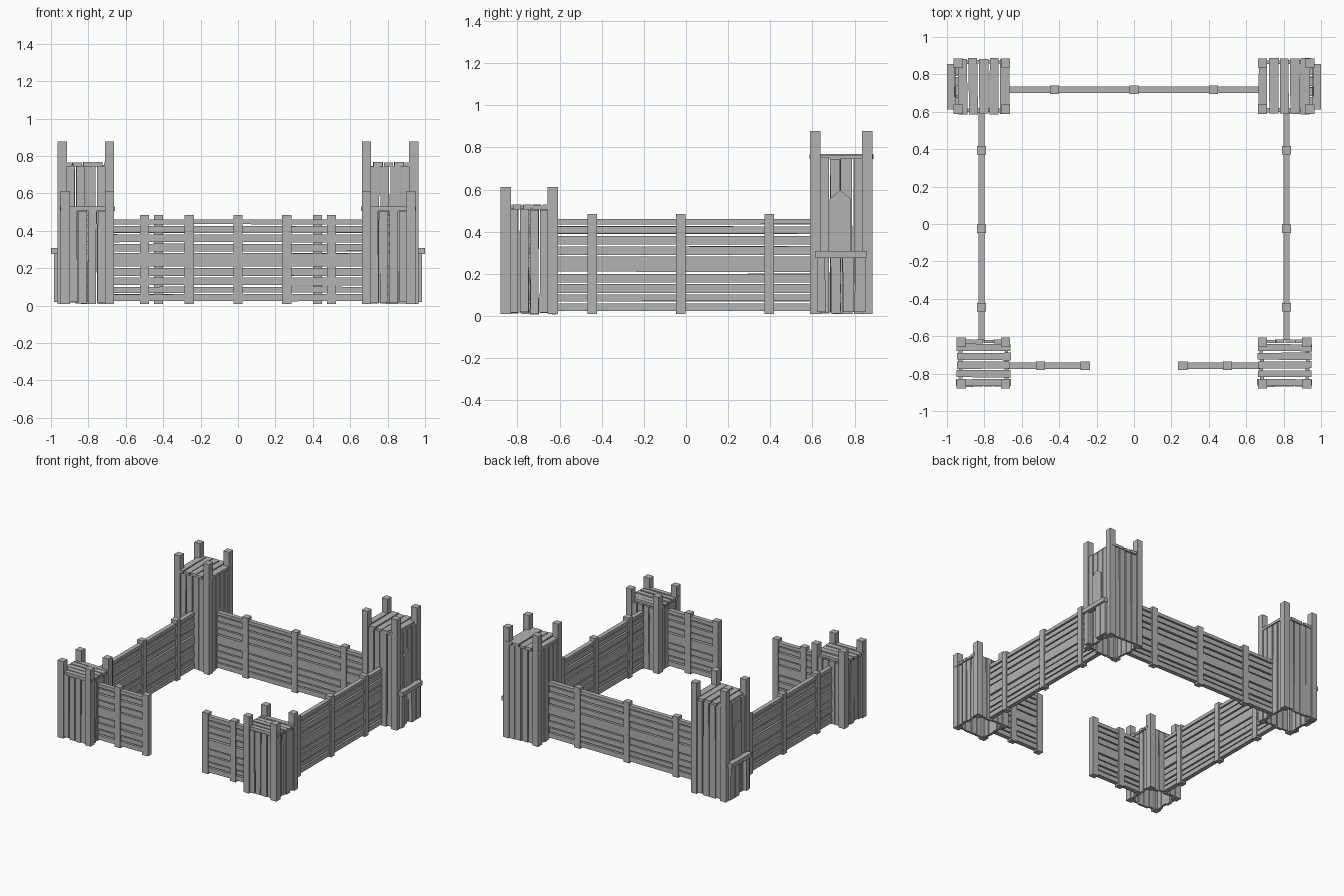
import bpy, bmesh, random
from mathutils import Vector

if "Cube" in bpy.data.objects:
    bpy.data.objects.remove(bpy.data.objects["Cube"])

random.seed(4)
wood = bpy.data.materials.new("grey_wood")
wood.diffuse_color = (0.45, 0.45, 0.45, 1)
wood.use_nodes = True
wood.node_tree.nodes["Principled BSDF"].inputs["Base Color"].default_value = wood.diffuse_color


def plank(bm, lo, hi, long=2, wide=None, taper=0.0):
    """Box from lo to hi; each long end may be narrowed a little at random."""
    c = [(a + b) / 2 for a, b in zip(lo, hi)]
    trim = {(e, w): random.uniform(0, taper) for e in (0, 1) for w in (0, 1)}
    v = {}
    for i in (0, 1):
        for j in (0, 1):
            for k in (0, 1):
                n = (i, j, k)
                p = [(lo, hi)[n[a]][a] for a in range(3)]
                if wide is not None:
                    t = trim[(n[long], n[wide])]
                    p[wide] += t if p[wide] < c[wide] else -t
                v[n] = bm.verts.new(Vector(p))
    for f in (((0, 0, 0), (0, 1, 0), (1, 1, 0), (1, 0, 0)),
              ((0, 0, 1), (1, 0, 1), (1, 1, 1), (0, 1, 1)),
              ((0, 0, 0), (1, 0, 0), (1, 0, 1), (0, 0, 1)),
              ((0, 1, 0), (0, 1, 1), (1, 1, 1), (1, 1, 0)),
              ((0, 0, 0), (0, 0, 1), (0, 1, 1), (0, 1, 0)),
              ((1, 0, 0), (1, 1, 0), (1, 1, 1), (1, 0, 1))):
        bm.faces.new([v[q] for q in f])


def finish(name, bm, s=1):
    """Make the object; s = -1 mirrors it to the left side."""
    if s < 0:
        for v in bm.verts:
            v.co.x = -v.co.x
    bmesh.ops.recalc_face_normals(bm, faces=bm.faces)
    me = bpy.data.meshes.new(name)
    bm.to_mesh(me)
    bm.free()
    me.materials.append(wood)
    bpy.context.collection.objects.link(bpy.data.objects.new(name, me))


# horizontal board edges of the palisade walls
ROWS = [0.02, 0.065, 0.105, 0.155, 0.205, 0.285, 0.335, 0.385, 0.43, 0.465]


def wall(name, axis, start, end, across, posts, s=1):
    bm = bmesh.new()
    for n, (z0, z1) in enumerate(zip(ROWS, ROWS[1:])):
        h = 0.017 if n % 2 == 0 else 0.014
        lo, hi = [0, 0, z0 + 0.003], [0, 0, z1 - 0.003]
        lo[axis], hi[axis] = start, end
        lo[1 - axis], hi[1 - axis] = across - h, across + h
        plank(bm, lo, hi, axis, 2, 0.003)
    finish(name + "_boards", bm, s)
    bm = bmesh.new()
    for p in posts:
        c = [p, across] if axis == 0 else [across, p]
        plank(bm, (c[0] - 0.025, c[1] - 0.023, 0.01), (c[0] + 0.025, c[1] + 0.023, 0.485))
    finish(name + "_posts", bm, s)


def panel(bm, axis, start, end, d0, d1, z0, z1, n=4):
    """Row of upright planks along an axis."""
    w = (end - start) / n
    for i in range(n):
        a, b = start + i * w + 0.001, start + (i + 1) * w - 0.001
        lo = [0, 0, z0 + random.uniform(-0.007, 0.007)]
        hi = [0, 0, z1 + random.uniform(-0.006, 0.004)]
        lo[axis], hi[axis] = a, b
        lo[1 - axis] = d0 + random.uniform(0, 0.004)
        hi[1 - axis] = d1 - random.uniform(0, 0.004)
        plank(bm, lo, hi, 2, axis, 0.005)


def tower(name, x0, x1, y0, y1, deck, top, deck_axis, s):
    p = 0.05
    # corner posts
    bm = bmesh.new()
    for x in (x0, x1 - p):
        for y in (y0, y1 - p):
            plank(bm, (x, y, 0.01), (x + p, y + p, top))
    finish(name + "_posts", bm, s)
    # upright plank sides
    bm = bmesh.new()
    z1 = deck - 0.022
    panel(bm, 0, x0 + p - 0.01, x1 - p + 0.01, y0 + 0.008, y0 + 0.032, 0.015, z1)
    panel(bm, 0, x0 + p - 0.01, x1 - p + 0.01, y1 - 0.032, y1 - 0.008, 0.015, z1)
    panel(bm, 1, y0 + p - 0.01, y1 - p + 0.01, x0 + 0.008, x0 + 0.032, 0.015, z1)
    panel(bm, 1, y0 + p - 0.01, y1 - p + 0.01, x1 - 0.032, x1 - 0.008, 0.015, z1)
    finish(name + "_planks", bm, s)
    # deck planks
    bm = bmesh.new()
    a0, a1 = ((x0, x1), (y0, y1))[deck_axis]
    b0, b1 = ((y0 + 0.01, y1 - 0.03), (x0, x1 - 0.02))[deck_axis]
    w = (b1 - b0) / 5
    for i in range(5):
        lo, hi = [0, 0, deck - 0.025], [0, 0, deck - random.uniform(0, 0.006)]
        lo[deck_axis] = a0 - 0.004 + random.uniform(0, 0.008)
        hi[deck_axis] = a1 - 0.004 + random.uniform(0, 0.008)
        lo[1 - deck_axis], hi[1 - deck_axis] = b0 + i * w + 0.001, b0 + (i + 1) * w - 0.001
        plank(bm, lo, hi, deck_axis, 1 - deck_axis, 0.006)
    finish(name + "_deck", bm, s)


# back wall
wall("back_wall", 0, -0.68, 0.68, 0.718, (-0.425, 0, 0.425))

for s, side in ((1, "right"), (-1, "left")):
    # side and front walls
    wall(side + "_wall", 1, -0.62, 0.605, 0.815, (-0.445, -0.025, 0.395), s)
    wall(side + "_front_wall", 0, 0.255, 0.68, -0.757, (0.26, 0.5), s)
    # corner towers
    tower(side + "_front_tower", 0.662, 0.948, -0.88, -0.608, 0.53, 0.612, 0, s)
    tower(side + "_back_tower", 0.662, 0.965, 0.588, 0.886, 0.77, 0.877, 1, s)
    # outer cross beam
    bm = bmesh.new()
    plank(bm, (0.958, 0.612, 0.275), (1.0, 0.856, 0.308))
    finish(side + "_tower_beam", bm, s)
    # short lower planks under the beam
    bm = bmesh.new()
    for y0, y1 in ((0.62, 0.662), (0.742, 0.798), (0.80, 0.855)):
        plank(bm, (0.955, y0, 0.02), (0.985, y1, 0.28), 2, 1, 0.004)
    finish(side + "_tower_skirt", bm, s)
    # pointed plank on the outer face
    bm = bmesh.new()
    outline = [(0.682, 0.29), (0.782, 0.29), (0.782, 0.555), (0.732, 0.597), (0.682, 0.555)]
    f = bm.faces.new([bm.verts.new((0.952, y, z)) for y, z in outline])
    ext = bmesh.ops.extrude_face_region(bm, geom=[f])
    for v in ext["geom"]:
        if isinstance(v, bmesh.types.BMVert):
            v.co.x += 0.011
    finish(side + "_pointed_plank", bm, s)
